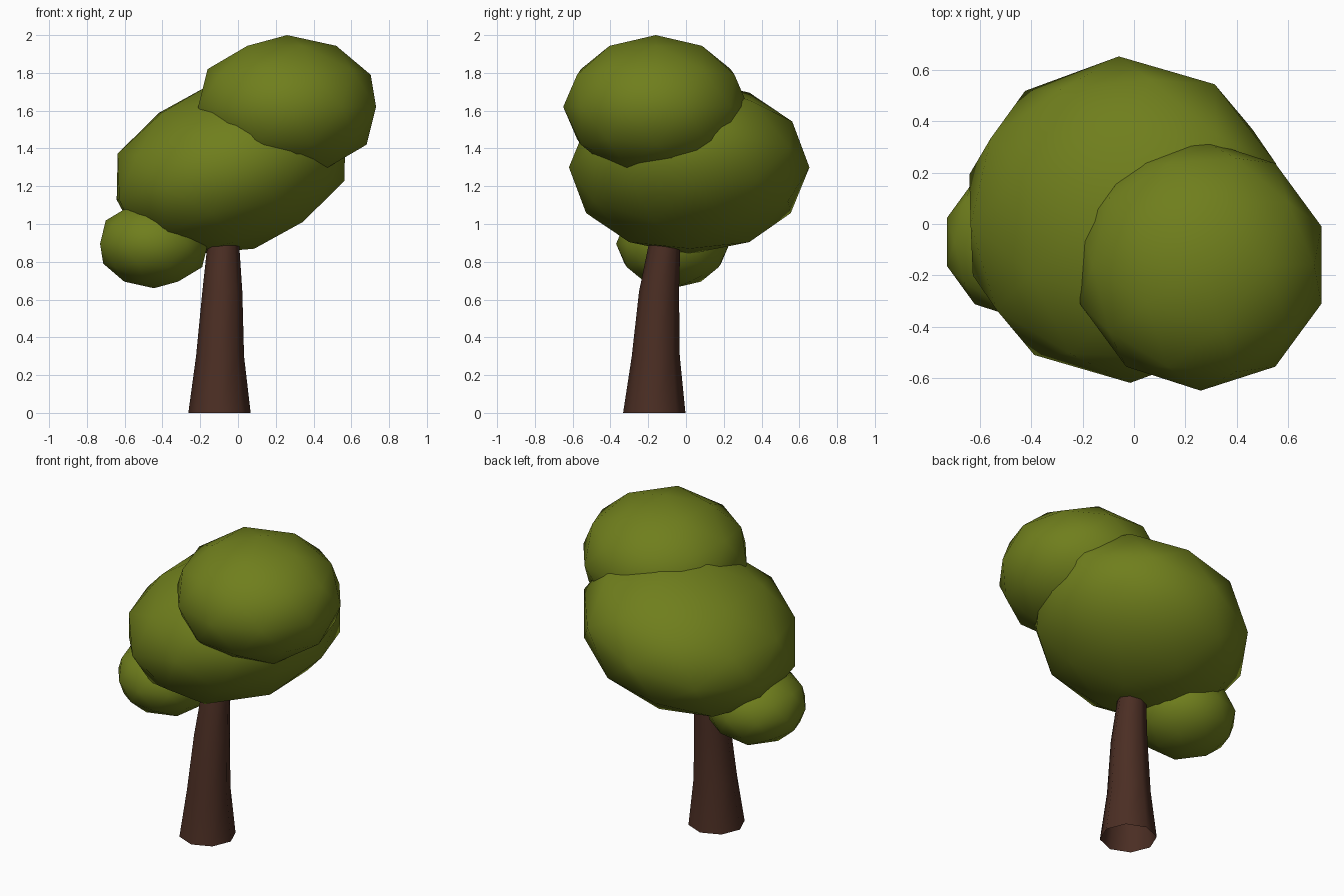
import bpy, bmesh
from math import cos, sin, pi, radians

if "Cube" in bpy.data.objects:
    bpy.data.objects.remove(bpy.data.objects["Cube"])


def material(name, rgb):
    m = bpy.data.materials.new(name)
    m.diffuse_color = (*rgb, 1)
    m.use_nodes = True
    m.node_tree.nodes["Principled BSDF"].inputs["Base Color"].default_value = m.diffuse_color
    return m


leaf = material("leaf_green", (0.16, 0.21, 0.012))
bark = material("bark_brown", (0.07, 0.027, 0.017))


def foliage(name, center, radii, rotation=(0, 0, 0)):
    bpy.ops.mesh.primitive_ico_sphere_add(subdivisions=2, radius=1, location=center)
    ob = bpy.context.object
    ob.name = name
    ob.scale = radii
    ob.rotation_euler = [radians(a) for a in rotation]
    ob.data.materials.append(leaf)
    bpy.ops.object.shade_smooth()


# Foliage: squashed low-poly balls, the main one tilted
foliage("main_foliage", (-0.037, 0.017, 1.30), (0.655, 0.637, 0.448), (0, -16, 2))
foliage("upper_foliage", (0.26, -0.16, 1.62), (0.495, 0.49, 0.38))
foliage("lower_foliage", (-0.445, -0.07, 0.895), (0.30, 0.30, 0.235))

# Trunk: open eight-sided tube, leaning and tapering (x, y, z, radius)
rings = [(-0.098, -0.168, 0.0, 0.165), (-0.095, -0.16, 0.30, 0.127),
         (-0.083, -0.143, 0.64, 0.106), (-0.078, -0.115, 0.88, 0.085),
         (-0.07, -0.09, 1.1, 0.07)]
SIDES = 8
bm = bmesh.new()
loops = [[bm.verts.new((x + r * cos(2 * pi * k / SIDES), y + r * sin(2 * pi * k / SIDES), z))
          for k in range(SIDES)] for x, y, z, r in rings]
for low, high in zip(loops, loops[1:]):
    for k in range(SIDES):
        j = (k + 1) % SIDES
        bm.faces.new((low[k], low[j], high[j], high[k])).smooth = True
mesh = bpy.data.meshes.new("trunk")
bm.to_mesh(mesh)
bm.free()
mesh.materials.append(bark)
bpy.context.collection.objects.link(bpy.data.objects.new("trunk", mesh))
